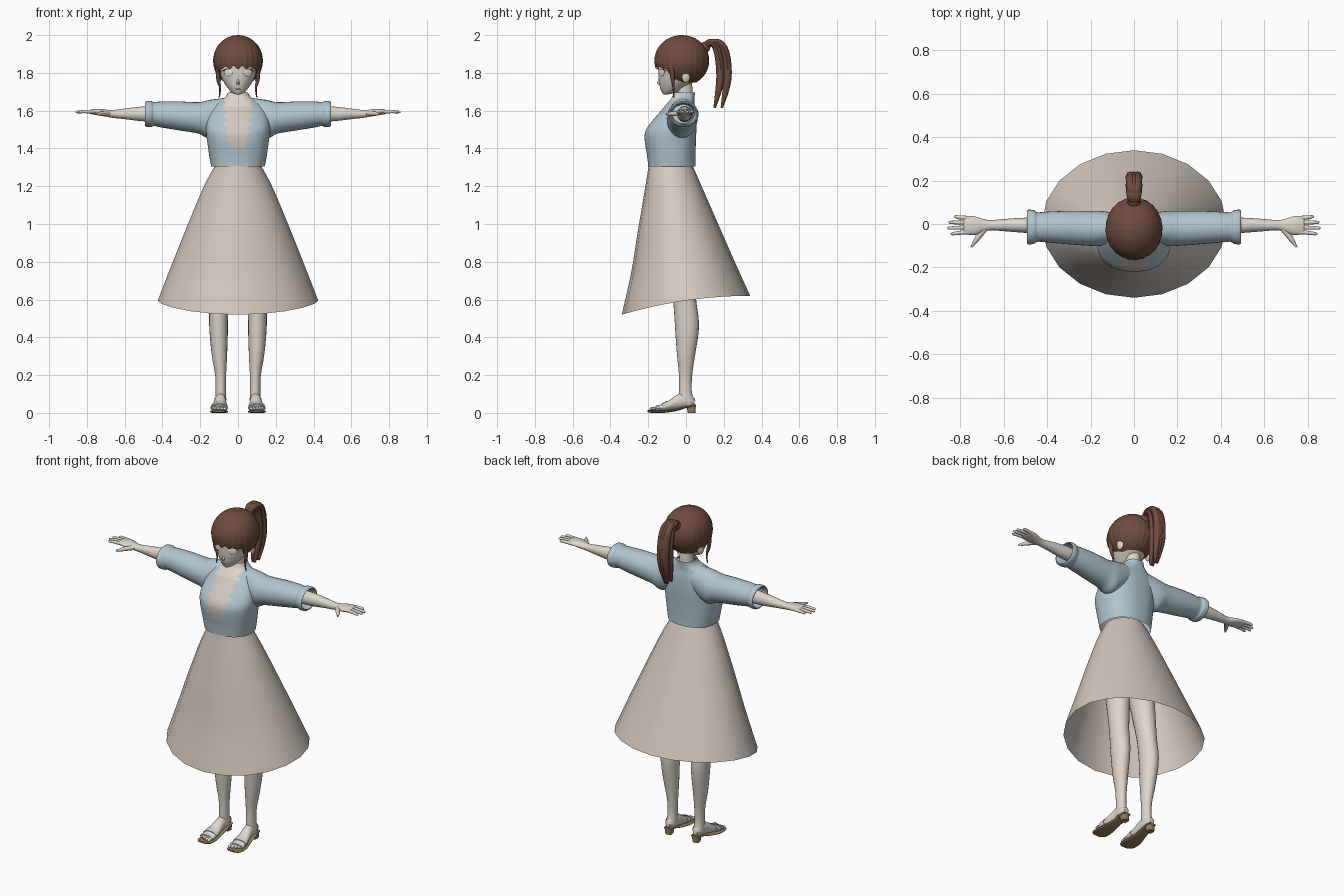
import bpy, bmesh, math
from mathutils import Vector

if "Cube" in bpy.data.objects:
    bpy.data.objects.remove(bpy.data.objects["Cube"])


def material(name, rgb):
    m = bpy.data.materials.new(name)
    m.use_nodes = True
    m.diffuse_color = (*rgb, 1)
    m.node_tree.nodes["Principled BSDF"].inputs["Base Color"].default_value = (*rgb, 1)
    return m


skin = material("skin", (0.73, 0.66, 0.59))
dress = material("dress beige", (0.66, 0.58, 0.52))
denim = material("pale blue", (0.44, 0.57, 0.64))
brown = material("hair brown", (0.16, 0.07, 0.046))
white = material("eye white", (0.82, 0.79, 0.76))
dark = material("lash dark", (0.06, 0.035, 0.03))
tan = material("sole tan", (0.30, 0.21, 0.11))
lip = material("lip pink", (0.5, 0.3, 0.27))
strap_mat = material("strap grey", (0.6, 0.63, 0.65))
made = []


def spline(rows, t):
    """Smooth interpolation through rows, t from 0 to 1."""
    k = t * (len(rows) - 1)
    i = min(int(k), len(rows) - 2)
    f = k - i
    a, b, c, d = (rows[max(0, min(len(rows) - 1, i + j))] for j in (-1, 0, 1, 2))
    return [q + f * (r - p + f * (2 * p - 5 * q + 4 * r - s + f * (3 * (q - r) + s - p))) / 2
            for p, q, r, s in zip(a, b, c, d)]


def surface(name, func, nu, nv, mats, caps=False, rule=None):
    """Closed-around grid from func(angle, v)."""
    bm = bmesh.new()
    grid = [[bm.verts.new(func(math.tau * i / nu, j / nv)) for i in range(nu)] for j in range(nv + 1)]
    for r0, r1 in zip(grid, grid[1:]):
        for i in range(nu):
            bm.faces.new((r0[i - 1], r0[i], r1[i], r1[i - 1]))
    if caps:
        bm.faces.new(grid[0])
        bm.faces.new(grid[-1])
    bmesh.ops.remove_doubles(bm, verts=bm.verts, dist=1e-5)
    bmesh.ops.recalc_face_normals(bm, faces=bm.faces)
    if rule:
        for f in bm.faces:
            f.material_index = rule(f.calc_center_median())
    me = bpy.data.meshes.new(name)
    bm.to_mesh(me)
    bm.free()
    for m in mats:
        me.materials.append(m)
    ob = bpy.data.objects.new(name, me)
    bpy.context.collection.objects.link(ob)
    made.append(ob)
    return ob


def loft(name, rows, mat, axis="z", side=1, nu=20, nv=0, caps=True, power=1, rule=None):
    """Rows are centre x, y, z and two radii; sections lie across the axis."""
    def point(a, v):
        x, y, z, ra, rb = spline(rows, v)
        c, s = (math.copysign(abs(w) ** power, w) for w in (math.cos(a), math.sin(a)))
        d = {"z": (ra * c, rb * s, 0), "x": (0, ra * c, rb * s), "y": (ra * c, 0, rb * s)}[axis]
        return (side * (x + d[0]), y + d[1], z + d[2])
    mats = mat if isinstance(mat, list) else [mat]
    return surface(name, point, nu, nv or 4 * (len(rows) - 1), mats, caps, rule)


def strand(name, points, mat):
    """Round tapered tube; points are x, y, z, radius."""
    cu = bpy.data.curves.new(name, "CURVE")
    cu.dimensions = "3D"
    cu.bevel_depth, cu.bevel_resolution, cu.use_fill_caps = 1, 2, True
    sp = cu.splines.new("NURBS")
    sp.points.add(len(points) - 1)
    for p, (x, y, z, r) in zip(sp.points, points):
        p.co, p.radius = (x, y, z, 1), r
    sp.order_u, sp.use_endpoint_u, sp.resolution_u = 3, True, 6
    cu.materials.append(mat)
    ob = bpy.data.objects.new(name, cu)
    bpy.context.collection.objects.link(ob)
    bpy.ops.object.select_all(action="DESELECT")
    ob.select_set(True)
    bpy.context.view_layer.objects.active = ob
    bpy.ops.object.convert(target="MESH")
    made.append(bpy.context.view_layer.objects.active)


def disc(name, loc, size, mat, turn=0):
    bpy.ops.mesh.primitive_uv_sphere_add(segments=20, ring_count=10, radius=1, location=loc, rotation=(0, 0, turn))
    ob = bpy.context.object
    ob.name, ob.scale = name, size
    ob.data.materials.append(mat)
    made.append(ob)


# Flared skirt with a hem that dips at the front
SKIRT = [(0, -.083, 1.32, .115, .113), (0, -.069, 1.2, .18, .149), (0, -.045, 1, .265, .21),
         (0, -.02, .8, .345, .27), (0, 0, .595, .425, .34)]


def skirt_point(a, v):
    x, y, z, rx, ry = spline(SKIRT, v)
    s = math.sin(a)
    return (rx * math.cos(a), y + ry * s, z + v * (.05 * s - .025 * s * s))


surface("skirt", skirt_point, 20, 16, [dress])


# Jacket body: ragged front opening and ragged front hem
def jacket_rule(c):
    if c.y > -.04:
        return 0
    tooth = abs((c.z / .045) % 1 - .5) * .05
    if c.z > 1.40 and abs(c.x) < .036 + .1 * (c.z - 1.4) + tooth:
        return 2 if c.z > 1.62 else 1
    notch = abs((abs(c.x) / .05) % 1 - .4) * .06
    return 1 if c.y < -.1 and c.z < 1.302 + notch else 0


JACKET = [(0, -.075, 1.305, .142, .125), (0, -.078, 1.36, .152, .128), (0, -.083, 1.45, .165, .136),
          (0, -.078, 1.5, .17, .133), (0, -.06, 1.55, .165, .115), (0, -.04, 1.6, .148, .092),
          (0, -.027, 1.64, .115, .072), (0, -.015, 1.67, .07, .06), (0, -.008, 1.695, .054, .056)]
loft("jacket_body", JACKET, [denim, dress, skin], nu=96, nv=64, caps=False, power=.85, rule=jacket_rule)

# Neck and head
loft("neck", [(0, .0, 1.6, .06, .05), (0, -.005, 1.68, .04, .042), (0, -.015, 1.78, .04, .045)], skin)
HEAD = [(0, -.108, 1.685, .01, .01), (0, -.088, 1.698, .035, .04), (0, -.066, 1.73, .062, .073),
        (0, -.042, 1.77, .085, .103), (0, -.032, 1.82, .1, .115), (0, -.025, 1.88, .105, .122),
        (0, -.02, 1.95, .07, .08)]
loft("head", HEAD, skin, nu=32)
loft("nose", [(0, -.128, 1.775, .005, .008), (0, -.14, 1.75, .008, .014), (0, -.135, 1.737, .007, .012)], skin, nu=10)
strand("mouth", [(-.016, -.134, 1.716, .002), (0, -.139, 1.714, .003), (.016, -.134, 1.716, .002)], lip)


# Hair cap with a ragged fringe and fine ridges
def hair_point(a, v):
    front = -math.sin(a)
    k = max(0, min(1, (front - .3) / .45))
    bottom = 1.75 + .078 * k * k * (3 - 2 * k) + .009 * math.sin(17 * a) * max(0, front)
    phi = v * math.acos((bottom - 1.865) / .135)
    r = math.sin(phi) * (1 + .012 * math.sin(24 * a) * v)
    return (.131 * r * math.cos(a), -.022 + .144 * r * math.sin(a), 1.865 + .135 * math.cos(phi))


surface("hair_cap", hair_point, 120, 20, [brown])

# Ponytail made of several locks fanning out from the crown
for i in range(-1, 2):
    x = .016 * i
    for j, out in enumerate((-.024, .014)):
        strand(f"ponytail_lock_{i + 1}_{j}",
               [(0, .085, 1.925, .016), (x, .135 + out / 2, 1.975, .018), (x, .192 + out, 1.94, .022),
                (x, .21 + out, 1.8, .023), (x, .197 + out, 1.7, .018), (x / 2, .175 + out, 1.615, .006)], brown)
disc("ponytail_knot", (0, .1, 1.935), (.03, .028, .03), brown)

TIPS = (.83, .855, .86, .845)
for s, n in ((1, "left"), (-1, "right")):
    # Face details
    turn = s * .5
    disc(f"{n}_eye", (s * .052, -.128, 1.802), (.026, .0045, .02), white, turn)
    disc(f"{n}_iris", (s * .05, -.1315, 1.802), (.012, .002, .016), strap_mat, turn)
    strand(f"{n}_lash", [(s * .022, -.14, 1.808, .0015), (s * .05, -.133, 1.832, .003),
                         (s * .083, -.109, 1.808, .002)], dark)
    disc(f"{n}_ear", (s * .1, .0, 1.78), (.012, .022, .033), skin, turn / 2)
    strand(f"{n}_side_lock", [(s * .105, -.075, 1.83, .014), (s * .108, -.07, 1.76, .011),
                              (s * .09, -.065, 1.72, .005), (s * .1, -.065, 1.67, .003)], brown)

    # Sleeve with a turned cuff and open end
    loft(f"{n}_sleeve", [(.05, -.015, 1.595, .06, .075), (.15, -.02, 1.557, .08, .1),
                         (.21, -.02, 1.562, .08, .083), (.32, -.016, 1.573, .076, .076),
                         (.41, -.014, 1.58, .07, .068), (.445, -.014, 1.582, .068, .063),
                         (.46, -.014, 1.582, .077, .069), (.487, -.014, 1.582, .08, .067),
                         (.484, -.014, 1.582, .068, .056), (.4, -.014, 1.582, .056, .05)],
         denim, "x", s, nu=28, caps=False)

    # Bare arm, hand, fingers and thumb
    loft(f"{n}_arm", [(.36, -.008, 1.582, .04, .042), (.5, -.006, 1.583, .035, .039),
                      (.6, -.005, 1.583, .028, .028), (.67, -.006, 1.583, .024, .02),
                      (.73, -.008, 1.592, .042, .018), (.775, -.005, 1.594, .042, .013),
                      (.785, -.005, 1.594, .035, .008)], skin, "x", s)
    for i, tip in enumerate(TIPS):
        y = .027 - .021 * i
        loft(f"{n}_finger_{i + 1}", [(.755, y, 1.594, .01, .01), (.81, y * 1.15, 1.595, .009, .009),
                                     (tip - .008, y * 1.25, 1.593, .007, .007), (tip, y * 1.25, 1.592, .002, .002)],
             skin, "x", s, nu=10)
    strand(f"{n}_thumb", [(s * .685, -.018, 1.585, .014), (s * .715, -.055, 1.585, .014),
                          (s * .735, -.085, 1.583, .01), (s * .75, -.107, 1.582, .004)], skin)

    # Leg
    loft(f"{n}_leg", [(.07, -.06, 1.2, .068, .09), (.085, -.04, .9, .068, .08), (.1, -.01, .62, .053, .062),
                      (.103, .003, .5, .05, .064), (.102, .005, .42, .048, .061), (.098, 0, .3, .04, .047),
                      (.092, -.002, .2, .029, .035), (.091, -.003, .12, .027, .033),
                      (.092, .002, .07, .028, .038), (.092, .008, .04, .024, .034)], skin, "z", s)
    # Foot and toes
    loft(f"{n}_foot", [(.092, .045, .06, .014, .016), (.092, .02, .065, .027, .032), (.093, -.035, .062, .03, .04),
                       (.097, -.09, .04, .037, .026), (.1, -.14, .026, .041, .014),
                       (.1, -.16, .022, .036, .009)], skin, "y", s)
    for i in range(5):
        x, tip = .07 + .016 * i, -.193 + .007 * i
        loft(f"{n}_toe_{i + 1}", [(x, -.145, .024, .009, .01), (x, tip + .01, .022, .009, .009),
                                  (x, tip, .02, .003, .003)], skin, "y", s, nu=10)

    # Sandal: sloped sole, block heel and straps
    loft(f"{n}_sole", [(.092, .052, .038, .022, .006), (.092, .01, .034, .031, .006), (.095, -.05, .016, .033, .006),
                       (.1, -.12, .007, .046, .007), (.1, -.18, .007, .046, .007), (.1, -.203, .009, .026, .005)],
         tan, "y", s, power=.7)
    loft(f"{n}_heel", [(.092, .03, 0, .019, .02), (.092, .026, .038, .024, .025)], tan, "z", s, power=.6)
    for k, rows in enumerate(([(.098, -.1, .037, .042, .027), (.1, -.128, .029, .046, .021)],
                              [(.1, -.145, .025, .046, .017), (.1, -.16, .022, .045, .015)])):
        loft(f"{n}_toe_strap_{k + 1}", rows, strap_mat, "y", s, nv=3)
    loft(f"{n}_heel_strap", [(.092, .006, .066, .032, .044), (.092, .004, .08, .031, .041)],
         strap_mat, "z", s, nv=2, caps=False)

# Smooth shading with sharp creases kept
bpy.ops.object.select_all(action="DESELECT")
for ob in made:
    ob.select_set(True)
bpy.context.view_layer.objects.active = made[0]
bpy.ops.object.shade_smooth_by_angle(angle=math.radians(45))
